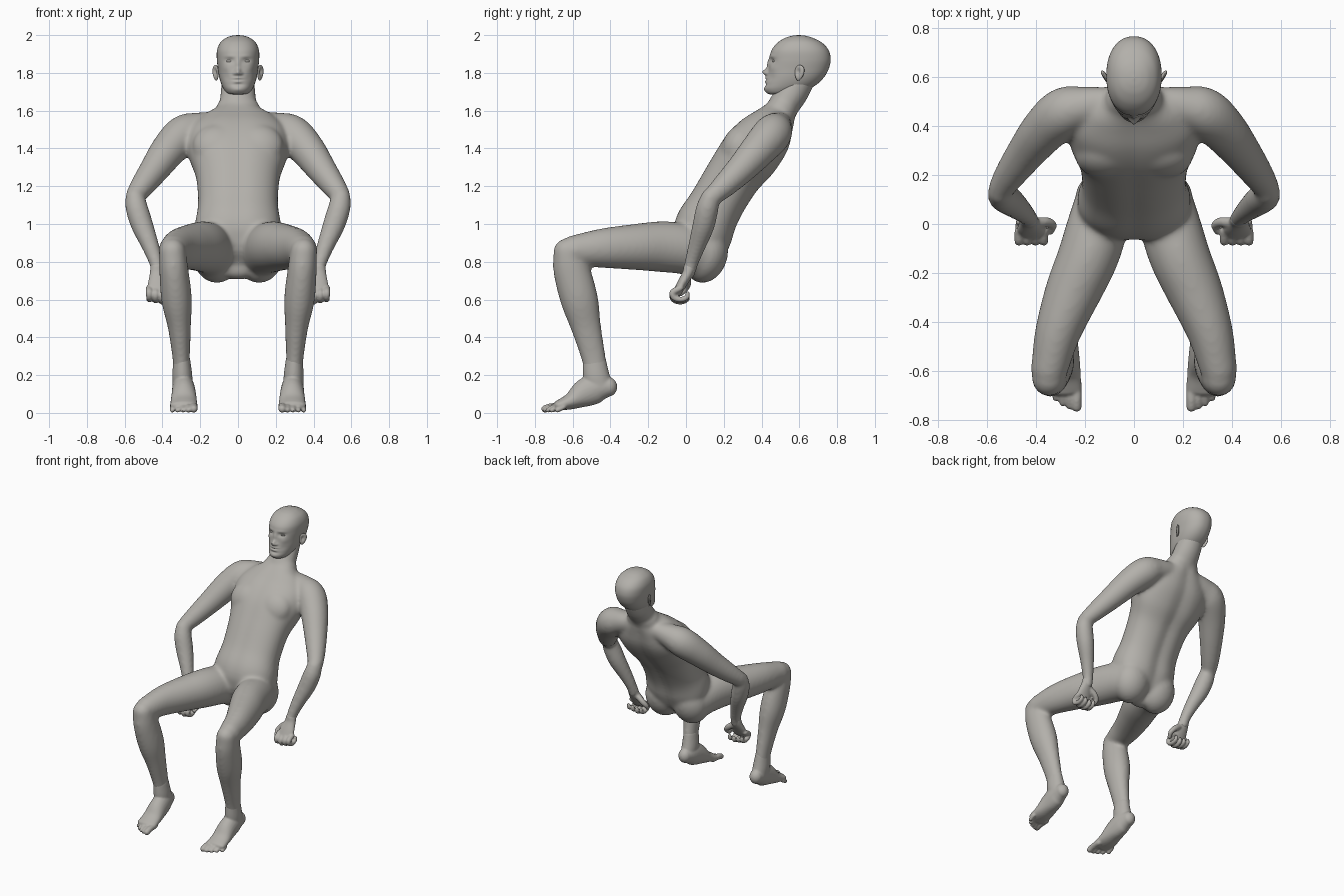
import bpy, bmesh
from math import sin, cos, pi, exp, copysign
from mathutils import Vector, Matrix

old = bpy.data.objects.get("Cube")
if old:
    bpy.data.objects.remove(old)

skin = bpy.data.materials.new("warm grey skin")
skin.use_nodes = True
COLOUR = (0.45, 0.435, 0.405, 1)
skin.diffuse_color = COLOUR
skin.node_tree.nodes["Principled BSDF"].inputs["Base Color"].default_value = COLOUR


def resample(rows, steps):
    """Catmull-Rom interpolation of (x, y, z, width, depth) rows."""
    rows = [Vector(r) for r in rows]
    out = []
    for i in range(len(rows) - 1):
        p1, p2 = rows[i], rows[i + 1]
        p0 = rows[i - 1] if i else 2 * p1 - p2
        p3 = rows[i + 2] if i + 2 < len(rows) else 2 * p2 - p1
        for k in range(steps):
            t = k / steps
            out.append(p1 + 0.5 * t * (p2 - p0 + t * (2 * p0 - 5 * p1 + 4 * p2 - p3
                       + t * (3 * p1 - p0 - 3 * p2 + p3))))
    return out + [rows[-1]]


def loft(bm, rows, side=1, sides=24, steps=5, axis=None, power=1.0, groove=0.0, dome=True):
    """Closed tube with elliptical rings along a smooth path."""
    rows = resample([tuple(r) if len(r) == 5 else (*r, r[3]) for r in rows], steps)
    pts = [Vector(r[:3]) for r in rows]
    frames = []
    for i, r in enumerate(rows):
        t = axis or (pts[min(i + 1, len(pts) - 1)] - pts[max(i - 1, 0)]).normalized()
        frames.append((pts[i], t, r[3], r[4]))
    if dome:
        def cap(f, sign):
            c, t, w, d = f
            return [(c + t * sign * min(w, d) * sin(a), t, w * cos(a), d * cos(a))
                    for a in (0.4, 0.8, 1.15, 1.4)]
        frames = cap(frames[0], -1)[::-1] + frames + cap(frames[-1], 1)
    rings = []
    for c, t, w, d in frames:
        wide = (Vector((1, 0, 0)) - t * t.x).normalized()
        deep = t.cross(wide)
        ring = []
        for k in range(sides):
            a = 2 * pi * k / sides
            ca, sa = (copysign(abs(v) ** power, v) for v in (cos(a), sin(a)))
            sa *= 1 - groove * (1 if sa > 0 else 0.4) * exp(-(ca / 0.2) ** 2)
            p = c + wide * w * ca + deep * d * sa
            ring.append(bm.verts.new((p.x * side, p.y, p.z)))
        rings.append(ring)
    faces = [bm.faces.new(rings[0]), bm.faces.new(rings[-1])]
    for a, b in zip(rings, rings[1:]):
        for k in range(sides):
            n = (k + 1) % sides
            faces.append(bm.faces.new((a[k], a[n], b[n], b[k])))
    bmesh.ops.recalc_face_normals(bm, faces=faces)


def blob(bm, centre, radii, tilt=0):
    """Ellipsoid, optionally tilted about x."""
    m = Matrix.Translation(centre) @ Matrix.Rotation(tilt, 4, "X")
    bmesh.ops.create_uvsphere(bm, u_segments=24, v_segments=16, radius=1,
                              matrix=m @ Matrix.Diagonal((*radii, 1)))


def finish(bm, name, voxel=0, smooth=0):
    me = bpy.data.meshes.new(name)
    bm.to_mesh(me)
    bm.free()
    me.materials.append(skin)
    me.shade_smooth()
    ob = bpy.data.objects.new(name, me)
    bpy.context.collection.objects.link(ob)
    if voxel:
        mod = ob.modifiers.new("fuse", "REMESH")
        mod.mode, mod.voxel_size, mod.use_smooth_shade = "VOXEL", voxel, True
        mod = ob.modifiers.new("soften", "SMOOTH")
        mod.factor, mod.iterations = 0.5, smooth
    return ob


# Torso and neck
body = bmesh.new()
loft(body, [(0, .06, .765, .10, .06), (0, .075, .83, .2, .125), (0, .088, .92, .228, .158),
            (0, .102, .99, .229, .164), (0, .16, 1.1, .212, .15), (0, .25, 1.25, .222, .152),
            (0, .34, 1.37, .262, .165), (0, .42, 1.47, .262, .15), (0, .475, 1.55, .2, .11),
            (0, .505, 1.6, .12, .085)], sides=48, power=0.88, groove=0.1)
loft(body, [(0, .47, 1.52, .14, .09), (0, .508, 1.61, .105, .082), (0, .565, 1.7, .092, .085),
            (0, .605, 1.78, .085, .085)])

for s in (1, -1):
    # Chest and buttocks
    blob(body, (s * .11, .275, 1.415), (.13, .083, .12), -.45)
    blob(body, (s * .112, .105, .835), (.128, .115, .15), -.3)
    # Arms
    loft(body, [(.08, .505, 1.54, .055), (.2, .48, 1.51, .083), (.285, .455, 1.475, .103),
                (.365, .385, 1.395, .095), (.438, .295, 1.295, .08), (.50, .21, 1.21, .066),
                (.54, .15, 1.155, .054)], s)
    loft(body, [(.545, .13, 1.14, .052), (.535, .112, 1.08, .06), (.506, .092, .99, .059),
                (.464, .058, .885, .047), (.432, .028, .79, .037), (.425, .015, .74, .035)], s)
    # Legs
    loft(body, [(.13, .07, .845, .118, .13), (.152, -.02, .87, .125, .135),
                (.19, -.14, .88, .124, .134), (.25, -.28, .878, .114, .121),
                (.31, -.44, .872, .094, .105), (.345, -.59, .86, .076, .082)], s)
    loft(body, [(.347, -.628, .855, .07, .076), (.34, -.607, .76, .077, .097),
                (.325, -.565, .6, .081, .1), (.31, -.528, .45, .061, .08),
                (.30, -.487, .28, .046, .064), (.295, -.475, .18, .048, .064)], s)
finish(body, "body", 0.011, 14)

for s, word in ((1, "left"), (-1, "right")):
    # Foot with five toes, raised at the heel
    foot = bmesh.new()
    loft(foot, [(.295, -.41, .138, .046, .052), (.29, -.47, .132, .058, .078),
                (.287, -.54, .103, .064, .074), (.287, -.61, .062, .07, .045),
                (.287, -.675, .04, .073, .027)], s)
    loft(foot, [(.298, -.486, .28, .045, .062), (.295, -.476, .2, .053, .07),
                (.294, -.462, .145, .052, .072)], s)
    for i in range(5):
        x, r = .234 + .0285 * i, .021 if i == 0 else .016 - .0007 * i
        tip = -.746 + .004 * i * i
        loft(foot, [(x, -.65, .035, r), (x, tip + .035, .031, r), (x, tip, r, r)], s, sides=12)
    finish(foot, word + "_foot", 0.006, 6)

    # Hand curled into a loose fist
    hand = bmesh.new()
    loft(hand, [(.428, .02, .77, .036, .033), (.427, .008, .735, .041, .029),
                (.422, -.02, .685, .056, .026), (.418, -.045, .64, .059, .023)], s)
    for i in range(4):
        x, k = .368 + .034 * i, .006 * abs(i - 1)
        loft(hand, [(x, -.03, .66, .018), (x, -.07, .625 + k, .018), (x, -.062, .598 + k, .016),
                    (x, -.027, .588 + k, .015), (x, .004, .6 + k, .014), (x, .008, .62 + k, .012)],
             s, sides=12)
    loft(hand, [(.395, .005, .715, .022), (.355, .008, .685, .02), (.332, -.005, .655, .017),
                (.34, -.03, .63, .014)], s, sides=12)
    finish(hand, word + "_hand", 0.006, 4)

    # Ear: a rim with a sunken middle
    ear = bmesh.new()
    bmesh.ops.create_uvsphere(ear, u_segments=32, v_segments=24, radius=1)
    for v in ear.verts:
        x, y, z = v.co
        if x > 0:
            x -= 1.1 * exp(-((y + .2) ** 2 + (z - .1) ** 2) / .2)
        wide = 1 + .25 * z
        v.co = (.011 * x, .027 * y * wide, .042 * z)
    turn = Matrix.Rotation(-.5, 4, "Z") @ Matrix.Rotation(-.2, 4, "X")
    bmesh.ops.transform(ear, matrix=Matrix.Translation((.118, .6, 1.8)) @ turn, verts=ear.verts)
    if s < 0:
        bmesh.ops.scale(ear, vec=(-1, 1, 1), verts=ear.verts)
        bmesh.ops.reverse_faces(ear, faces=ear.faces)
    finish(ear, word + "_ear")

    # Eyeball
    eye = bmesh.new()
    blob(eye, (s * .044, .468, 1.862), (.018, .012, .008))
    finish(eye, word + "_eye")

# Head: slices of height, front, back and half width
head = bmesh.new()
slices = [(1.686, .445, .55, .03), (1.693, .428, .60, .058), (1.715, .416, .655, .076),
          (1.745, .421, .70, .09), (1.78, .428, .733, .1), (1.82, .436, .755, .106),
          (1.87, .442, .766, .112), (1.92, .453, .755, .111), (1.96, .485, .72, .094),
          (1.985, .525, .672, .064), (1.996, .56, .635, .034), (2.0, .592, .602, .004)]
loft(head, [(0, (f + b) / 2, z, w, (b - f) / 2) for z, f, b, w in slices], sides=112, steps=9,
     axis=Vector((0, 0, 1)), power=0.9, dome=False)

# Face brushes: x, z, x radius, z radius, push along y
brushes = [(.044, 1.865, .024, .014, .011), (.04, 1.888, .03, .009, -.003),
           (0, 1.85, .012, .03, -.009), (0, 1.805, .013, .018, -.028),
           (.017, 1.797, .009, .009, -.01), (0, 1.773, .026, .007, -.006),
           (0, 1.764, .028, .003, .004), (0, 1.754, .022, .007, -.006),
           (0, 1.737, .03, .008, .005), (0, 1.71, .026, .012, -.003),
           (.066, 1.825, .022, .02, -.005), (.06, 1.775, .02, .02, .003)]
for v in head.verts:
    if v.co.y < .56:
        x, z, push = abs(v.co.x), v.co.z, 0
        for bx, bz, rx, rz, amount in brushes:
            push += amount * exp(-((x - bx) / rx) ** 2 - ((z - bz) / rz) ** 2)
        v.co.y += push
finish(head, "head")
